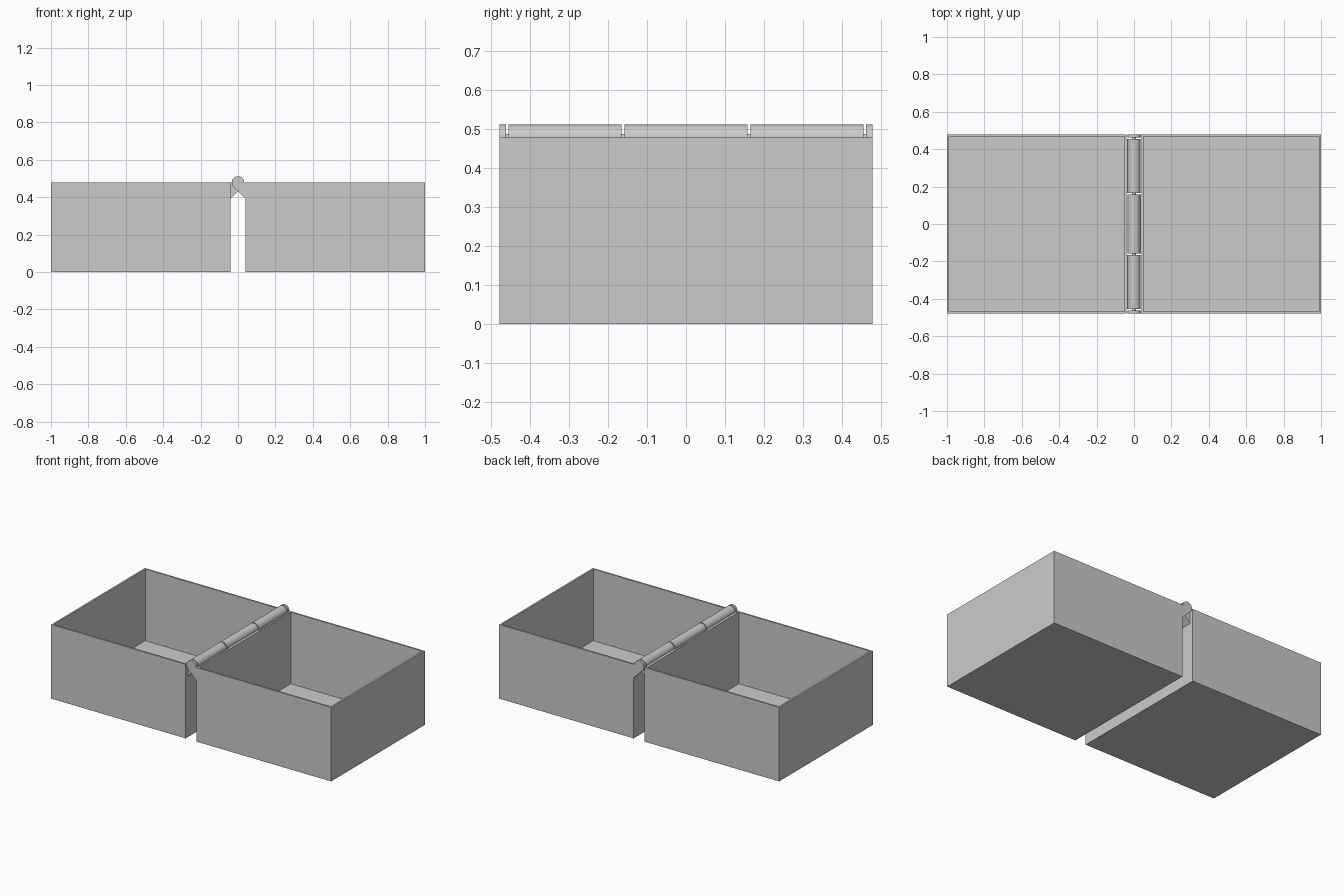
import bpy, bmesh
from math import cos, sin, radians, sqrt

if "Cube" in bpy.data.objects:
    bpy.data.objects.remove(bpy.data.objects["Cube"], do_unlink=True)

HEIGHT, HALF_DEPTH = 0.478, 0.478
INNER_X, OUTER_X = 0.039, 1.0
WALL = 0.016
RADIUS, PIN_RADIUS = 0.0335, 0.01

grey = bpy.data.materials.new("plain grey")
grey.use_nodes = True
colour = (0.6, 0.6, 0.6, 1)
grey.diffuse_color = colour
grey.node_tree.nodes["Principled BSDF"].inputs["Base Color"].default_value = colour


def finish(bm, name, smooth=False):
    bmesh.ops.recalc_face_normals(bm, faces=bm.faces)
    mesh = bpy.data.meshes.new(name)
    bm.to_mesh(mesh)
    bm.free()
    mesh.materials.append(grey)
    obj = bpy.data.objects.new(name, mesh)
    bpy.context.collection.objects.link(obj)
    if smooth:
        bpy.ops.object.select_all(action="DESELECT")
        obj.select_set(True)
        bpy.context.view_layer.objects.active = obj
        bpy.ops.object.shade_smooth_by_angle(angle=radians(30))
    return obj


def extrude_y(profile, y0, y1, name):
    """Extrude an (x, z) outline from y0 to y1."""
    bm = bmesh.new()
    face = bm.faces.new([bm.verts.new((x, y0, z)) for x, z in profile])
    new = bmesh.ops.extrude_face_region(bm, geom=[face])["geom"]
    verts = [v for v in new if isinstance(v, bmesh.types.BMVert)]
    bmesh.ops.translate(bm, verts=verts, vec=(0, y1 - y0, 0))
    return finish(bm, name, smooth=True)


def tray(side, name):
    """Open box with thin walls and floor."""
    bm = bmesh.new()
    bmesh.ops.create_cube(bm, size=1)
    for v in bm.verts:
        v.co.x = side * (OUTER_X if v.co.x > 0 else INNER_X)
        v.co.y *= 2 * HALF_DEPTH
        v.co.z = HEIGHT if v.co.z > 0 else 0
    bmesh.ops.recalc_face_normals(bm, faces=bm.faces)
    top = max(bm.faces, key=lambda f: f.calc_center_median().z)
    bmesh.ops.inset_region(bm, faces=[top], thickness=WALL)
    # Sink the inset face to form the hollow
    new = bmesh.ops.extrude_face_region(bm, geom=[top])["geom"]
    if top.is_valid:
        bmesh.ops.delete(bm, geom=[top], context="FACES_ONLY")
    for v in new:
        if isinstance(v, bmesh.types.BMVert):
            v.co.z = WALL
    return finish(bm, name)


def knuckle(side, y0, y1, name):
    """Hinge barrel with a sloped bracket reaching its tray."""
    arc = [radians(225 * i / 30) for i in range(31)]
    outline = [(RADIUS * cos(a), HEIGHT + RADIUS * sin(a)) for a in arc]
    outline.append((INNER_X, HEIGHT - INNER_X - RADIUS * sqrt(2)))
    outline.append((INNER_X, HEIGHT))
    return extrude_y([(side * x, z) for x, z in outline], y0, y1, name)


# Trays
tray(1, "left_tray")
tray(-1, "right_tray")

# Middle knuckle and the end knuckles on the left tray
knuckle(1, -0.158, 0.158, "middle_knuckle")
for end, label in ((-1, "front"), (1, "back")):
    knuckle(1, end * 0.462, end * HALF_DEPTH, label + "_end_knuckle")
    knuckle(-1, end * 0.165, end * 0.455, label + "_long_knuckle")

# Hinge pin seen in the gaps between knuckles
turn = [radians(360 * i / 24) for i in range(24)]
extrude_y([(PIN_RADIUS * cos(a), HEIGHT + PIN_RADIUS * sin(a)) for a in turn],
          -0.47, 0.47, "hinge_pin")
